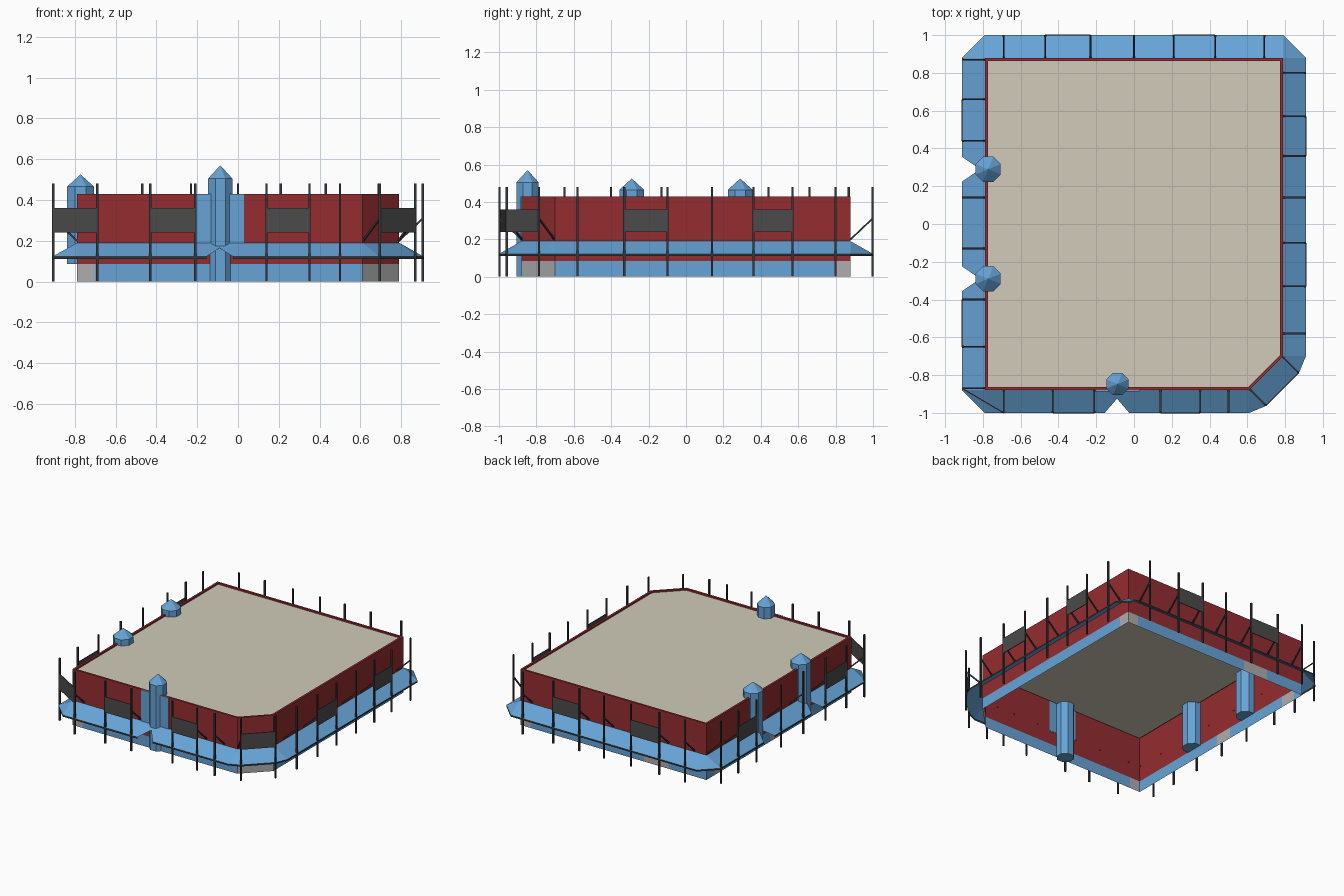
import bpy, bmesh, math
from mathutils import Vector, Matrix

if "Cube" in bpy.data.objects:
    bpy.data.objects.remove(bpy.data.objects["Cube"])


def mat(name, r, g, b):
    m = bpy.data.materials.new(name)
    m.diffuse_color = (r, g, b, 1)
    m.use_nodes = True
    m.node_tree.nodes["Principled BSDF"].inputs["Base Color"].default_value = m.diffuse_color
    return m


RED = mat("red", 0.30, 0.026, 0.03)
BLUE = mat("blue", 0.135, 0.37, 0.68)
BEIGE = mat("beige", 0.64, 0.60, 0.48)
DARK = mat("dark", 0.035, 0.04, 0.045)
CHARCOAL = mat("charcoal", 0.07, 0.07, 0.07)
GREY = mat("grey", 0.42, 0.42, 0.42)


def finish(name, bm, material):
    me = bpy.data.meshes.new(name)
    bm.to_mesh(me)
    bm.free()
    me.materials.append(material)
    ob = bpy.data.objects.new(name, me)
    bpy.context.collection.objects.link(ob)
    return ob


def face(bm, *pts):
    return bm.faces.new([bm.verts.new(p) for p in pts])


# Footprint, counter-clockwise, with one cut corner at the front right
P = [Vector(p) for p in [(-.79, -.88), (.61, -.88), (.79, -.70), (.79, .88), (-.79, .88)]]
N = len(P)
FRONT, CUT, RIGHT, BACK, LEFT = range(N)


def direction(e):
    return (P[(e + 1) % N] - P[e]).normalized()


def length(e):
    return (P[(e + 1) % N] - P[e]).length


def at(e, s, off, z):
    """Point s along wall e, pushed outward by off, at height z."""
    d = direction(e)
    q = P[e] + d * s + Vector((d.y, -d.x)) * off
    return Vector((q.x, q.y, z))


def beam(bm, p, q, w, h=None):
    """Box beam from p to q, w wide and h tall in cross-section."""
    d = q - p
    x = d.normalized()
    y = Vector((0, 0, 1)).cross(x)
    y = y.normalized() if y.length > .01 else Vector((0, 1, 0))
    z = x.cross(y)
    m = Matrix((x * d.length, y * w, z * (h or w))).transposed().to_4x4()
    m.translation = (p + q) / 2
    bmesh.ops.create_cube(bm, size=1, matrix=m)


def inset(d):
    """Footprint corners moved inward by d."""
    out = []
    for i in range(N):
        d0, d1 = direction(i - 1 if i else N - 1), direction(i)
        n0, n1 = Vector((-d0.y, d0.x)), Vector((-d1.y, d1.x))
        out.append(P[i] + (n0 + n1) * d / (1 + n0.dot(n1)))
    return out


# Red upper walls
bm = bmesh.new()
for e in range(N):
    L = length(e)
    face(bm, at(e, 0, 0, .085), at(e, L, 0, .085), at(e, L, 0, .43), at(e, 0, 0, .43))
finish("walls", bm, RED)

# Blue base band with grey bays
bays = {FRONT: [(0, .09)], CUT: [(0, length(CUT))], RIGHT: [(1.49, 1.58)],
        BACK: [(0, .09), (1.05, 1.26)], LEFT: [(.09, .22), (.78, .92)]}
blue, grey = bmesh.new(), bmesh.new()


def band(bm, e, a, b):
    if b - a > .001:
        face(bm, at(e, a, 0, 0), at(e, b, 0, 0), at(e, b, 0, .085), at(e, a, 0, .085))


for e in range(N):
    s = 0
    for a, b in bays[e]:
        band(blue, e, s, a)
        band(grey, e, a, b)
        s = b
    band(blue, e, s, length(e))
finish("base_band", blue, BLUE)
finish("base_bays", grey, GREY)

# Roof deck and parapet rim
inner = inset(.016)
bm = bmesh.new()
face(bm, *[(p.x, p.y, .418) for p in inner])
finish("roof", bm, BEIGE)
bm = bmesh.new()
for i in range(N):
    j = (i + 1) % N
    o0, o1, i0, i1 = P[i], P[j], inner[i], inner[j]
    face(bm, (*o0, .43), (*o1, .43), (*i1, .43), (*i0, .43))
    face(bm, (*i0, .43), (*i1, .43), (*i1, .418), (*i0, .418))
finish("parapet_rim", bm, RED)

# Sloped awning with notches at the towers, and its dark edge strip
OUT, ZI, ZO = .12, .19, .122
notches = {FRONT: [(.70, .045)], LEFT: [(.59, .025), (1.17, .025)]}
bm, lip = bmesh.new(), bmesh.new()


def edge_strip(p, q):
    drop = Vector((0, 0, .012))
    face(lip, p - drop, q - drop, q, p)


for e in range(N):
    L = length(e)
    s, left = 0, [at(e, 0, OUT, ZO)]
    for t, depth in notches.get(e, []) + [(L, None)]:
        if depth is None:
            right = [at(e, L, OUT, ZO)]
        else:
            n = at(e, t, depth, ZI + (ZO - ZI) * depth / OUT)
            right = [at(e, t - .065, OUT, ZO), n]
        face(bm, at(e, s, 0, ZI), *left, *right, at(e, t, 0, ZI))
        edge_strip(left[-1], right[0])
        if depth is not None:
            s, left = t, [n, at(e, t + .065, OUT, ZO)]
    f = (e + 1) % N
    a, b = at(e, L, OUT, ZO), at(f, 0, OUT, ZO)
    face(bm, at(e, L, 0, ZI), a, b)
    edge_strip(a, b)
finish("awning", bm, BLUE)
finish("awning_edge", lip, DARK)

# Posts and their diagonal braces
posts = {FRONT: [x + .79 for x in (-.69, -.43, -.21, .14, .35, .50)],
         CUT: [.005, .25],
         RIGHT: [y + .70 for y in (-.58, -.33, -.10, .14, .36, .57, .80)],
         BACK: [.79 - x for x in (.69, .43, .21, 0, -.23, -.47, -.69)],
         LEFT: [.88 - y for y in (.87, .66, .44, .14, -.13, -.40, -.65, -.87)]}
pb, bb = bmesh.new(), bmesh.new()
for e, spots in posts.items():
    for s in spots:
        beam(pb, at(e, s, OUT - .004, 0), at(e, s, OUT - .004, .48), .011)
        beam(bb, at(e, s, 0, .20), at(e, s, OUT - .004, .31), .009)
finish("posts", pb, DARK)
finish("braces", bb, DARK)

# Screens hung between pairs of posts
spans = [(FRONT, 1, FRONT, 2), (FRONT, 3, FRONT, 4), (CUT, 0, CUT, 1),
         (RIGHT, 0 + 1, RIGHT, 2), (RIGHT, 4, RIGHT, 5), (BACK, 1, BACK, 2),
         (BACK, 4, BACK, 5), (LEFT, 1, LEFT, 2), (LEFT, 5, LEFT, 6), (LEFT, 7, FRONT, 0)]
bm = bmesh.new()
for e, i, f, j in spans:
    beam(bm, at(e, posts[e][i], OUT, .30), at(f, posts[f][j], OUT, .30), .006, .12)
finish("screens", bm, CHARCOAL)

# Blue wall panel behind the front tower
bm = bmesh.new()
beam(bm, Vector((-.205, -.882, .31)), Vector((.03, -.882, .31)), .008, .24)
finish("entrance_panel", bm, BLUE)


# Octagonal towers with pointed caps
def tower(name, x, y, r, z0, z1, tip):
    bm = bmesh.new()
    ring = [(x + r * math.cos(a), y + r * math.sin(a))
            for a in (math.pi / 8 + k * math.pi / 4 for k in range(8))]
    lo = [bm.verts.new((*p, z0)) for p in ring]
    hi = [bm.verts.new((*p, z1)) for p in ring]
    top = bm.verts.new((x, y, tip))
    bm.faces.new(lo[::-1])
    for k in range(8):
        n = (k + 1) % 8
        bm.faces.new((lo[k], lo[n], hi[n], hi[k]))
        bm.faces.new((hi[k], hi[n], top))
    finish(name, bm, BLUE)


tower("front_tower", -.087, -.847, .064, 0, .505, .57)
for name, y in (("left_tower_front", -.29), ("left_tower_back", .29)):
    tower(name, -.772, y, .072, .085, .465, .525)
